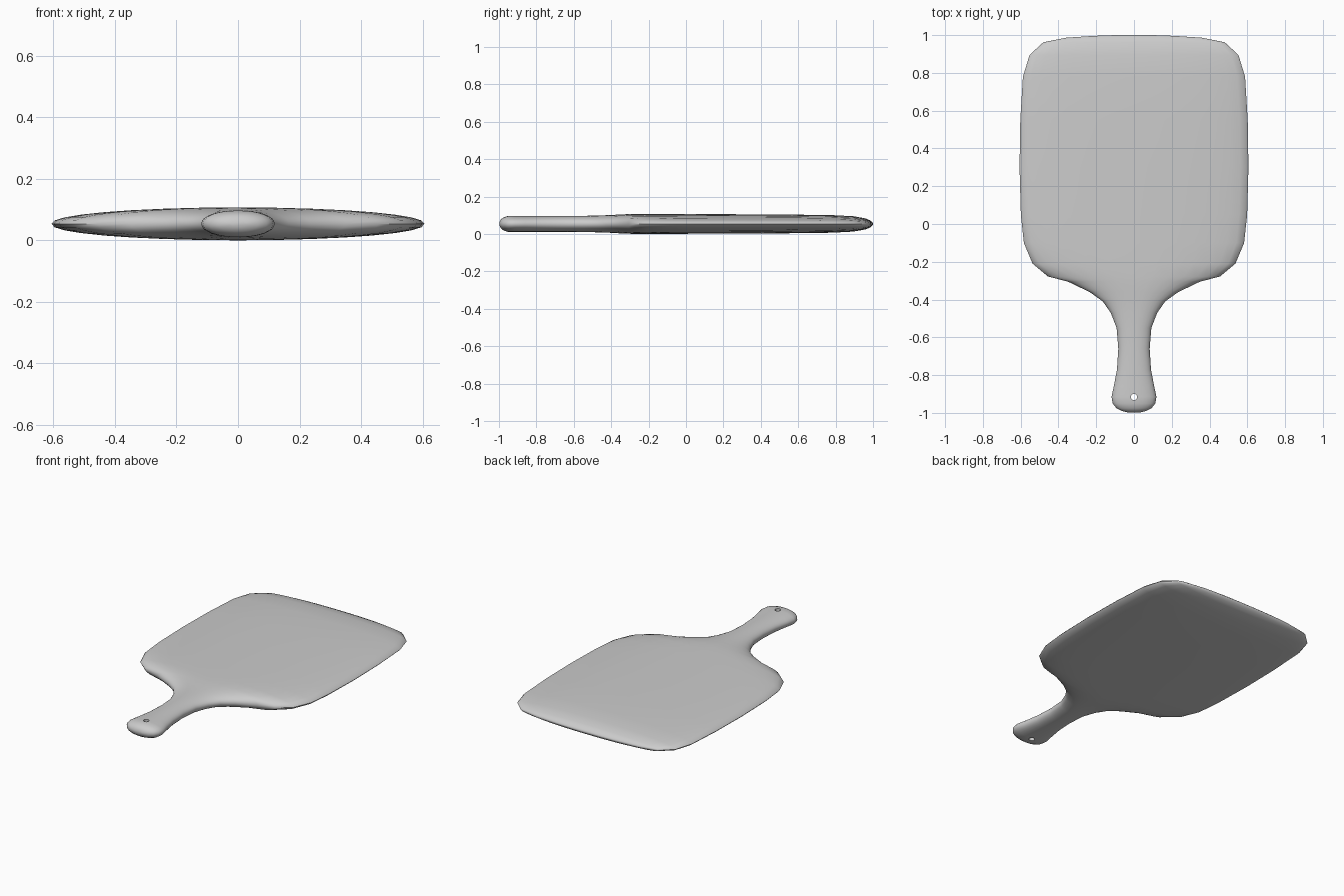
import bpy, bmesh, math

if "Cube" in bpy.data.objects:
    bpy.data.objects.remove(bpy.data.objects["Cube"])

MID_Z = 0.0535
SEGMENTS = 32

# Board stations along its length: (y, half width, half thickness)
STATIONS = [
    (-0.998, 0.03, 0.008), (-0.99, 0.065, 0.024), (-0.975, 0.093, 0.035),
    (-0.95, 0.113, 0.043), (-0.915, 0.119, 0.043), (-0.86, 0.107, 0.042),
    (-0.77, 0.09, 0.042), (-0.66, 0.083, 0.042), (-0.55, 0.092, 0.043),
    (-0.47, 0.123, 0.045), (-0.41, 0.165, 0.047), (-0.36, 0.235, 0.050),
    (-0.305, 0.35, 0.0525), (-0.278, 0.455, 0.053), (-0.21, 0.537, 0.0535),
    (-0.10, 0.583, 0.053), (0.05, 0.599, 0.0525), (0.30, 0.606, 0.0515),
    (0.55, 0.602, 0.050), (0.78, 0.588, 0.047), (0.895, 0.553, 0.041),
    (0.962, 0.48, 0.029), (0.986, 0.36, 0.018), (0.996, 0.21, 0.009),
    (1.0, 0.10, 0.003),
]


def rounded(v, power):
    return math.copysign(abs(v) ** power, v)


# Board and handle: lens-shaped sections lofted along y
bm = bmesh.new()
rings = []
for y, w, h in STATIONS:
    ring = []
    for i in range(SEGMENTS):
        a = 2 * math.pi * i / SEGMENTS
        ring.append(bm.verts.new((w * rounded(math.cos(a), 0.93), y,
                                  MID_Z + h * rounded(math.sin(a), 0.93))))
    rings.append(ring)
for r0, r1 in zip(rings, rings[1:]):
    for i in range(SEGMENTS):
        j = (i + 1) % SEGMENTS
        bm.faces.new((r0[i], r0[j], r1[j], r1[i]))
bm.faces.new(rings[0])
bm.faces.new(rings[-1])
bmesh.ops.recalc_face_normals(bm, faces=bm.faces)
mesh = bpy.data.meshes.new("paddle_board")
bm.to_mesh(mesh)
bm.free()
board = bpy.data.objects.new("paddle_board", mesh)
bpy.context.collection.objects.link(board)

# Hanging hole through the handle end
bpy.ops.mesh.primitive_cylinder_add(vertices=12, radius=0.017, depth=0.3,
                                    location=(0, -0.916, MID_Z))
cutter = bpy.context.object
cutter.name = "hole_cutter"
cutter.hide_render = True

bpy.ops.object.select_all(action='DESELECT')
board.select_set(True)
bpy.context.view_layer.objects.active = board
mod = board.modifiers.new("hanging_hole", 'BOOLEAN')
mod.operation = 'DIFFERENCE'
mod.solver = 'EXACT'
mod.object = cutter
bpy.ops.object.modifier_apply(modifier=mod.name)
bpy.data.objects.remove(cutter, do_unlink=True)
bpy.ops.object.shade_smooth_by_angle(angle=math.radians(50))
